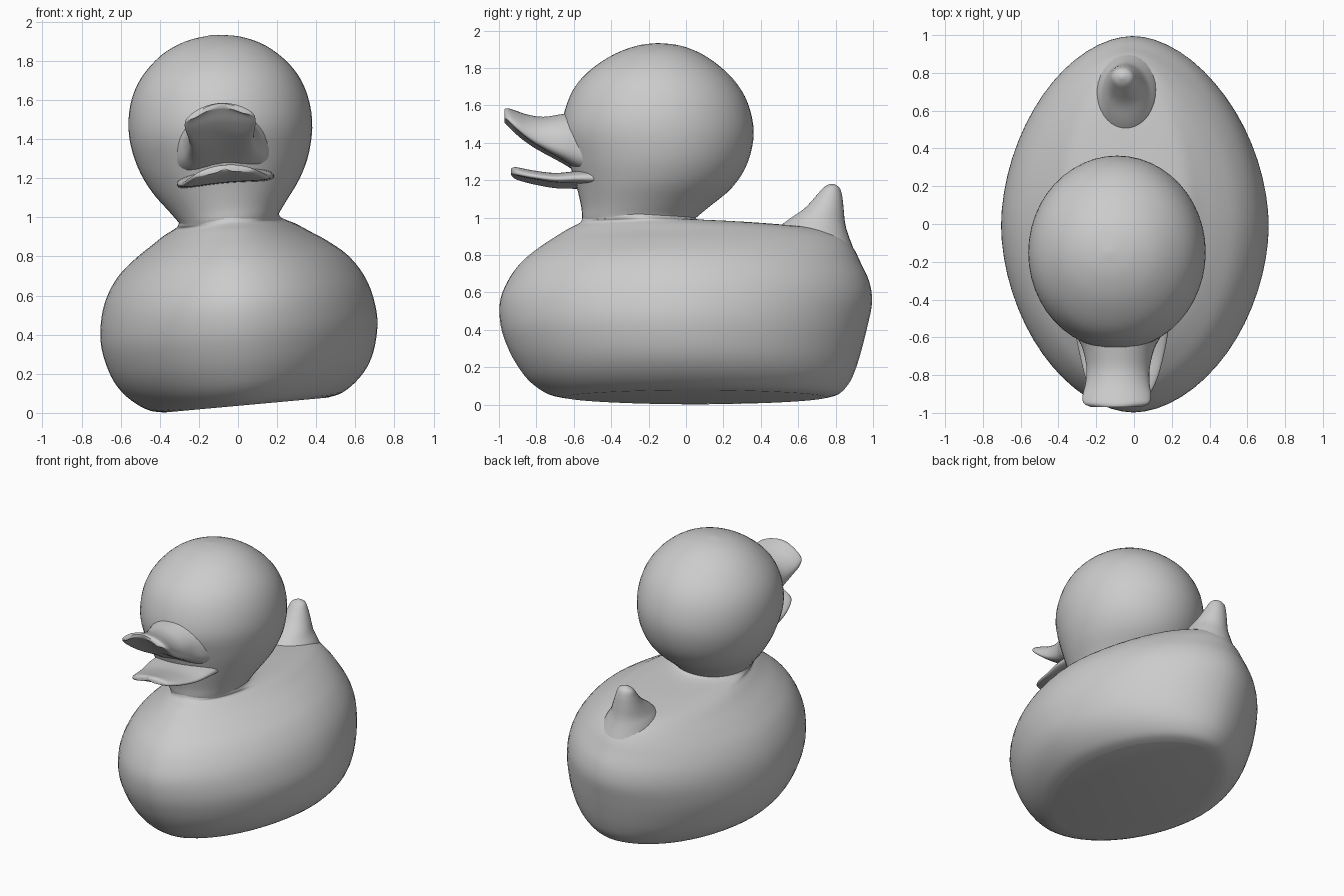
import bpy, bmesh, math
from mathutils import Matrix, Vector

cube = bpy.data.objects.get("Cube")
if cube:
    bpy.data.objects.remove(cube, do_unlink=True)

grey = bpy.data.materials.new("soft_grey")
grey.use_nodes = True
colour = (0.6, 0.6, 0.6, 1)
grey.diffuse_color = colour
grey.node_tree.nodes["Principled BSDF"].inputs["Base Color"].default_value = colour

# The whole toy leans slightly to one side on its base
LEAN = (Matrix.Translation((0.04, 0, 0.04)) @ Matrix.Rotation(math.radians(-5.2), 4, "Y")
        @ Matrix.Translation((0, 0, -0.04)))


def smooth_rows(rows, steps=4):
    """Interpolate the ring sizes with a spline through every row."""
    rows = [Vector(r) for r in rows]
    out = []
    for i in range(len(rows) - 1):
        a, b, c, d = (rows[max(i - 1, 0)], rows[i], rows[i + 1],
                      rows[min(i + 2, len(rows) - 1)])
        for s in range(steps):
            t = s / steps
            out.append(b + (c - a) * (t / 2) + (a * 2 - b * 5 + c * 4 - d) * (t * t / 2)
                       + (b * 3 - a - c * 3 + d) * (t ** 3 / 2))
    return out + [rows[-1]]


def loft(name, rows, power=2.0, forward=False, droop=0.0, sides=48):
    """Skin rings of (position, half width, low, high), upward or along y."""
    bm = bmesh.new()
    rings = []
    for pos, half, low, high in smooth_rows(rows):
        ring = []
        for k in range(sides):
            a = 2 * math.pi * k / sides
            u, v = (math.copysign(abs(f) ** (2 / power), f)
                    for f in (math.cos(a), math.sin(a)))
            across = (low + high) / 2 + v * (high - low) / 2
            co = (u * half, pos, across - droop * u * u) if forward else (u * half, across, pos)
            ring.append(bm.verts.new(co))
        rings.append(ring)
    for r, s in zip(rings, rings[1:]):
        for k in range(sides):
            j = (k + 1) % sides
            bm.faces.new((r[k], r[j], s[j], s[k]))
    bm.faces.new(rings[0])
    bm.faces.new(rings[-1])
    bmesh.ops.recalc_face_normals(bm, faces=bm.faces)
    mesh = bpy.data.meshes.new(name)
    bm.to_mesh(mesh)
    bm.free()
    mesh.materials.append(grey)
    obj = bpy.data.objects.new(name, mesh)
    bpy.context.collection.objects.link(obj)
    obj.matrix_world = LEAN
    bpy.ops.object.select_all(action="DESELECT")
    obj.select_set(True)
    bpy.context.view_layer.objects.active = obj
    bpy.ops.object.shade_smooth_by_angle(angle=math.radians(45))
    return obj


# Plump body rising into the neck
loft("body", [
    (0.04, 0.42, -0.65, 0.75), (0.06, 0.50, -0.74, 0.82), (0.12, 0.585, -0.83, 0.875),
    (0.2, 0.65, -0.895, 0.91), (0.3, 0.69, -0.95, 0.94), (0.42, 0.71, -0.99, 0.97),
    (0.55, 0.695, -0.995, 0.995), (0.66, 0.655, -0.955, 0.98), (0.76, 0.585, -0.885, 0.935),
    (0.84, 0.49, -0.79, 0.895), (0.9, 0.40, -0.70, 0.84), (0.94, 0.34, -0.635, 0.72),
    (0.965, 0.29, -0.585, 0.45), (0.985, 0.262, -0.56, 0.09), (1.03, 0.25, -0.55, 0.04),
], power=1.85, sides=64)

# Round head
loft("head", [
    (0.98, 0.25, -0.55, 0.04), (1.0, 0.257, -0.555, 0.05), (1.06, 0.30, -0.56, 0.12),
    (1.17, 0.38, -0.585, 0.25), (1.3, 0.44, -0.625, 0.33), (1.46, 0.47, -0.665, 0.362),
    (1.62, 0.45, -0.635, 0.33), (1.75, 0.385, -0.56, 0.25), (1.86, 0.27, -0.42, 0.12),
    (1.92, 0.14, -0.28, -0.01), (1.94, 0.01, -0.16, -0.14),
])

# Pointed upright tail
loft("tail", [
    (0.80, 0.20, 0.48, 0.91), (0.92, 0.16, 0.48, 0.865), (0.98, 0.125, 0.53, 0.85),
    (1.05, 0.095, 0.63, 0.843), (1.12, 0.07, 0.695, 0.835), (1.165, 0.05, 0.735, 0.82),
    (1.185, 0.01, 0.77, 0.79),
], sides=32)

# Open bill: upturned upper half and shallow lower half
loft("upper_bill", [
    (-0.48, 0.27, 1.21, 1.60), (-0.58, 0.23, 1.26, 1.575), (-0.66, 0.19, 1.31, 1.56),
    (-0.76, 0.168, 1.37, 1.545), (-0.84, 0.17, 1.425, 1.555), (-0.91, 0.182, 1.49, 1.577),
    (-0.95, 0.172, 1.54, 1.59), (-0.97, 0.13, 1.565, 1.588),
], power=2.6, forward=True, droop=0.05)
loft("lower_bill", [
    (-0.46, 0.25, 1.17, 1.26), (-0.58, 0.245, 1.18, 1.25), (-0.70, 0.222, 1.185, 1.24),
    (-0.82, 0.19, 1.205, 1.255), (-0.90, 0.15, 1.225, 1.272), (-0.925, 0.10, 1.238, 1.272),
    (-0.935, 0.04, 1.25, 1.268),
], power=2.6, forward=True, droop=0.02)
